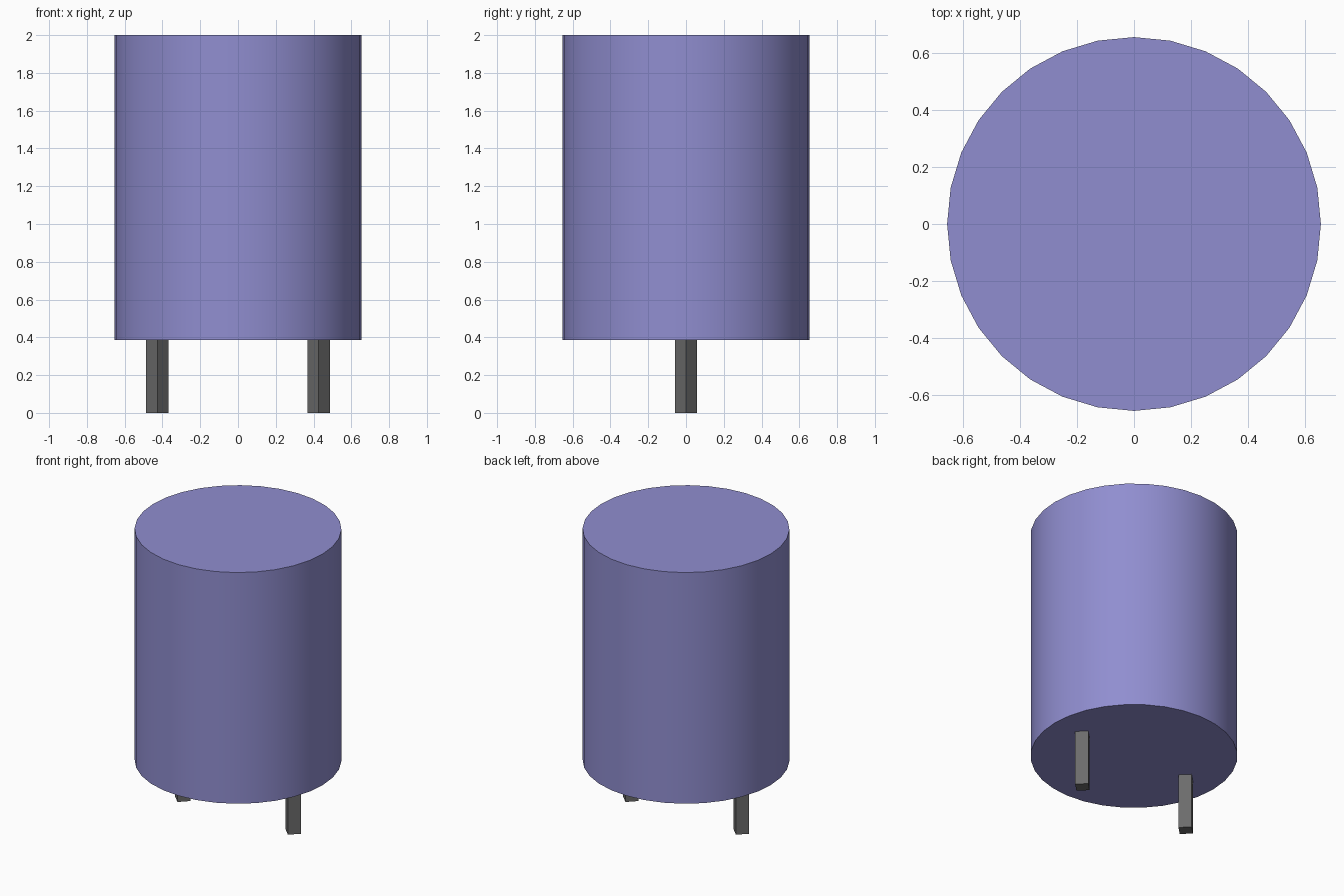
import bpy
from math import radians

cube = bpy.data.objects.get("Cube")
if cube:
    bpy.data.objects.remove(cube, do_unlink=True)

HEIGHT, BASE, RADIUS = 2.0, 0.385, 0.655
LEG_X, LEG_RADIUS = 0.427, 0.059


def make_material(name, rgb):
    mat = bpy.data.materials.new(name)
    mat.use_nodes = True
    mat.diffuse_color = (*rgb, 1)
    mat.node_tree.nodes["Principled BSDF"].inputs["Base Color"].default_value = (*rgb, 1)
    return mat


def prism(name, sides, radius, x, bottom, top, mat):
    bpy.ops.mesh.primitive_cylinder_add(
        vertices=sides, radius=radius, depth=top - bottom,
        location=(x, 0, (bottom + top) / 2))
    obj = bpy.context.object
    obj.name = name
    obj.data.materials.append(mat)
    return obj


lavender = make_material("lavender", (0.28, 0.27, 0.63))
grey = make_material("dark grey", (0.15, 0.15, 0.15))

# Smooth round body with crisp rims
prism("body", 32, RADIUS, 0, BASE, HEIGHT, lavender)
bpy.ops.object.shade_smooth_by_angle(angle=radians(30))

# Square pins turned corner-forward, slightly set into the body
for side, name in ((1, "left_leg"), (-1, "right_leg")):
    prism(name, 4, LEG_RADIUS, side * LEG_X, 0, BASE + 0.01, grey)
